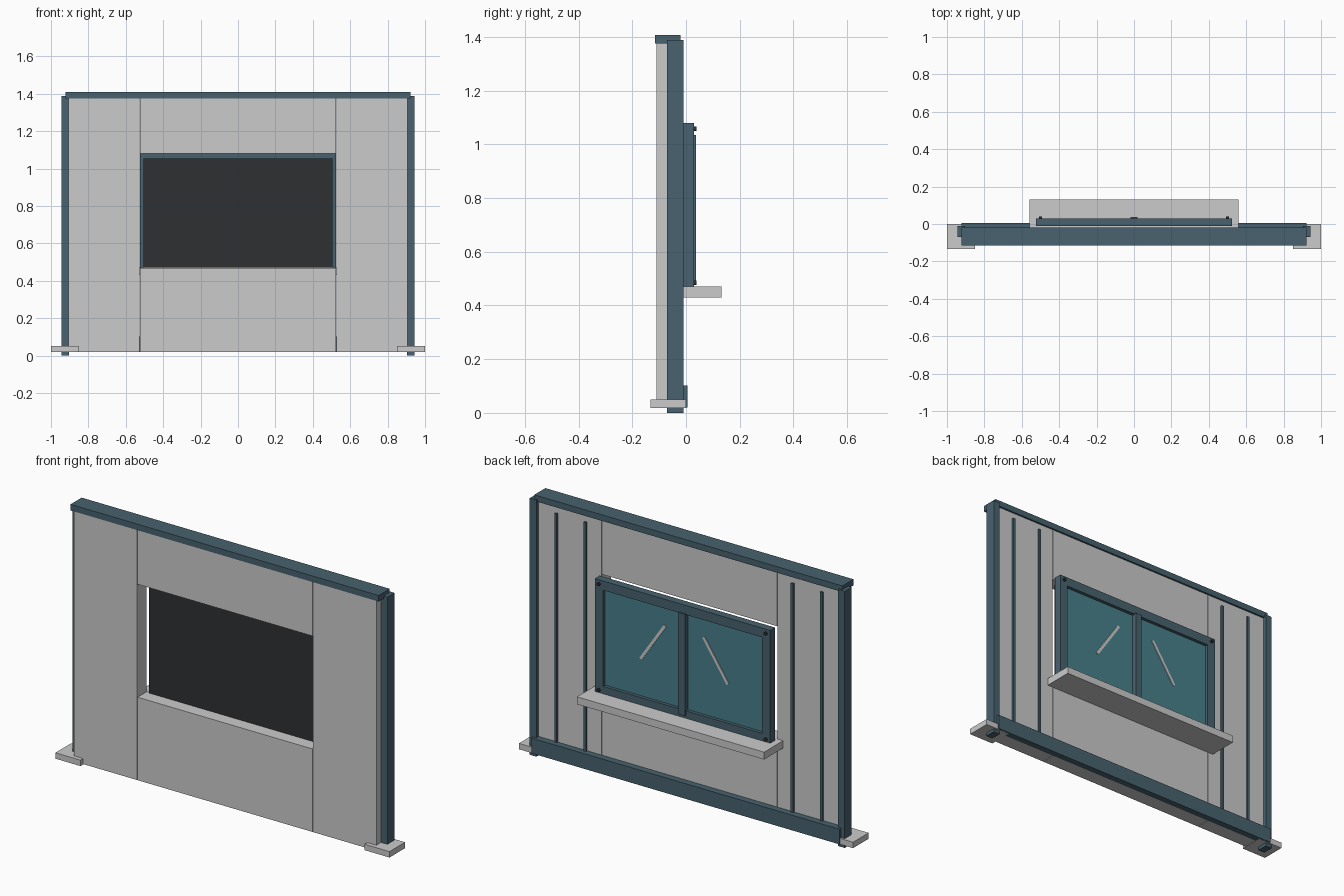
import bpy
from math import radians, pi

if "Cube" in bpy.data.objects:
    bpy.data.objects.remove(bpy.data.objects["Cube"])


def material(name, rgb):
    m = bpy.data.materials.new(name)
    m.diffuse_color = (*rgb, 1)
    m.use_nodes = True
    m.node_tree.nodes["Principled BSDF"].inputs["Base Color"].default_value = m.diffuse_color
    return m


BLUE = material("blue_steel", (0.065, 0.122, 0.156))
TEAL = material("teal_glass", (0.065, 0.216, 0.262))
DARK = material("dark_backing", (0.026, 0.03, 0.032))


def box(name, x, y, z, mat=None, tilt=0):
    """Box from (min, max) ranges, optionally tilted about y."""
    bpy.ops.mesh.primitive_cube_add(
        size=1, location=[sum(r) / 2 for r in (x, y, z)])
    o = bpy.context.object
    o.name = name
    o.scale = [r[1] - r[0] for r in (x, y, z)]
    bpy.ops.object.transform_apply(location=False, rotation=False, scale=True)
    o.rotation_euler.y = tilt
    if mat:
        o.data.materials.append(mat)
    return o


def pair(name, x, y, z, mat=None, tilt=0):
    """The same box on the right and left."""
    box("right_" + name, x, y, z, mat, tilt)
    box("left_" + name, (-x[1], -x[0]), y, z, mat, -tilt)


# Wall panels around the window opening
WALL = (-0.11, -0.03)
pair("wall_panel", (0.527, 0.905), WALL, (0.02, 1.38))
box("upper_wall_panel", (-0.524, 0.524), WALL, (1.08, 1.38))
box("lower_wall_panel", (-0.524, 0.524), WALL, (0.02, 0.469))

# Posts, feet, top cap and bottom rail
pair("post", (0.903, 0.943), (-0.07, -0.01), (0, 1.388), BLUE)
pair("foot", (0.85, 1.0), (-0.133, 0.0), (0.018, 0.05))
box("top_cap", (-0.922, 0.922), (-0.115, -0.02), (1.375, 1.408), BLUE)
box("bottom_rail", (-0.922, 0.922), (-0.03, 0.006), (0.02, 0.102), BLUE)

# Thin vertical battens on the back
for x in (0.62, 0.795):
    pair("batten", (x - 0.007, x + 0.007), (-0.031, -0.02), (0.06, 1.34), BLUE)

# Window frame, sill, glass and dark backing
FRAME = (-0.012, 0.03)
pair("window_jamb", (0.475, 0.525), FRAME, (0.47, 1.08), BLUE)
box("window_head", (-0.475, 0.475), FRAME, (1.03, 1.08), BLUE)
box("window_bottom_rail", (-0.475, 0.475), FRAME, (0.47, 0.51), BLUE)
box("window_mullion", (-0.02, 0.02), (-0.01, 0.038), (0.485, 1.035), BLUE)
box("window_sill", (-0.56, 0.56), (-0.03, 0.132), (0.43, 0.47))
box("window_glass", (-0.476, 0.476), (0.0, 0.012), (0.509, 1.031), TEAL)
box("window_backing", (-0.505, 0.505), (-0.04, -0.03), (0.47, 1.055), DARK)

# Slanted glints on the glass
pair("glass_glint", (0.18, 0.196), (0.01, 0.016), (0.69, 0.95), None, radians(-34))

# Corner screws on the window frame
for sx in (-1, 1):
    for z in (0.485, 1.058):
        bpy.ops.mesh.primitive_cylinder_add(
            vertices=12, radius=0.009, depth=0.012,
            location=(sx * 0.5, 0.034, z), rotation=(pi / 2, 0, 0))
        bpy.context.object.name = "frame_screw"
        bpy.context.object.data.materials.append(DARK)
